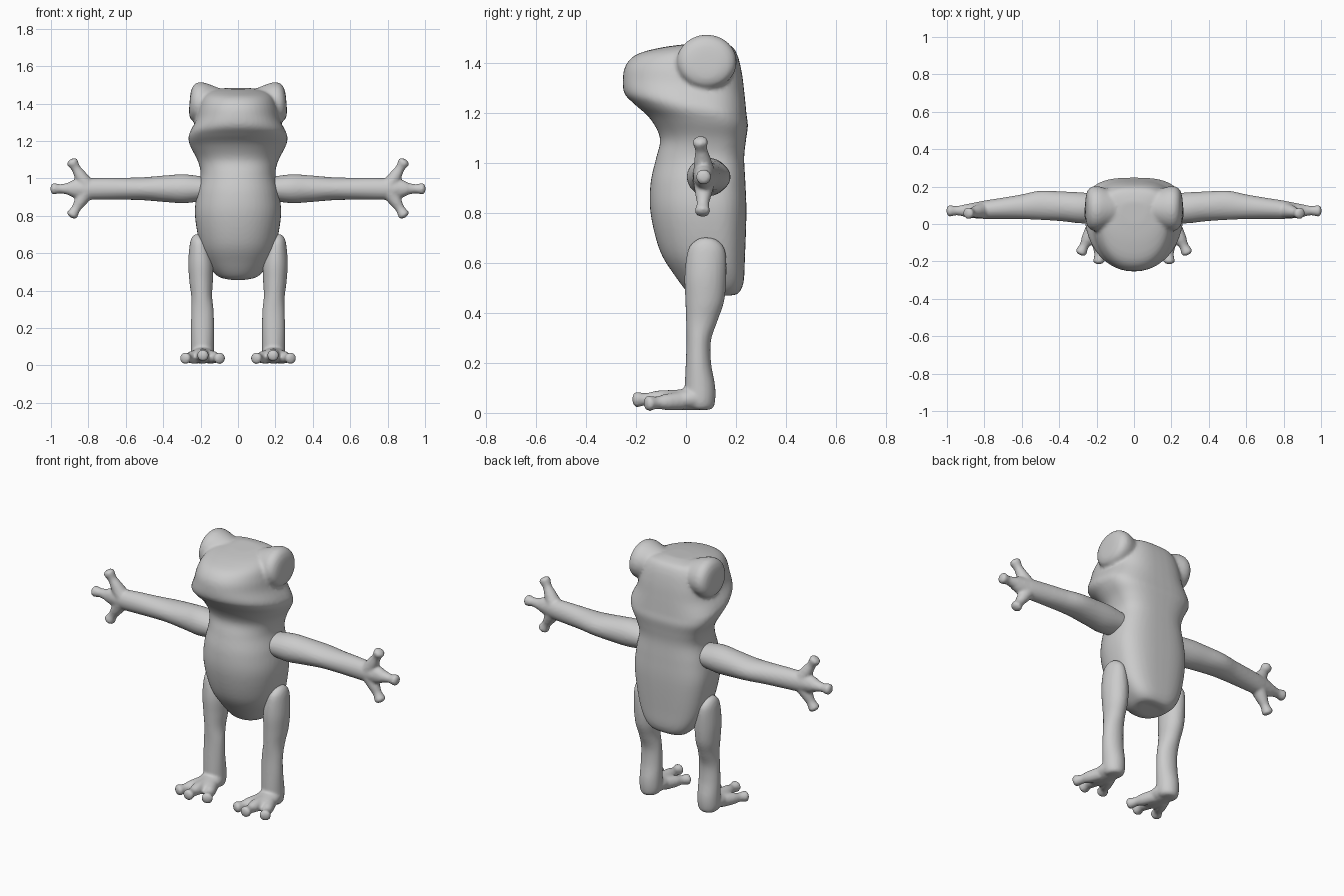
import bpy, bmesh, math
from mathutils import Vector

if "Cube" in bpy.data.objects:
    bpy.data.objects.remove(bpy.data.objects["Cube"])

grey = bpy.data.materials.new("plain_grey")
grey.diffuse_color = (0.6, 0.6, 0.6, 1)
grey.use_nodes = True
grey.node_tree.nodes["Principled BSDF"].inputs["Base Color"].default_value = grey.diffuse_color


def smooth_sections(secs, steps=5):
    """Catmull-Rom interpolation through a list of parameter tuples."""
    p = [secs[0]] + list(secs) + [secs[-1]]
    out = []
    for i in range(1, len(p) - 2):
        for s in range(steps):
            t = s / steps
            out.append([0.5 * (2 * b + (c - a) * t + (2 * a - 5 * b + 4 * c - d) * t * t
                               + (3 * b - a - 3 * c + d) * t ** 3)
                        for a, b, c, d in zip(p[i - 1], p[i], p[i + 1], p[i + 2])])
    out.append(list(secs[-1]))
    return out


def skin(bm, rings):
    """Bridge point rings into a closed tube."""
    rows = [[bm.verts.new(co) for co in r] for r in rings]
    n = len(rows[0])
    for a, b in zip(rows, rows[1:]):
        for i in range(n):
            bm.faces.new((a[i], a[(i + 1) % n], b[(i + 1) % n], b[i]))
    bm.faces.new(rows[0][::-1])
    bm.faces.new(rows[-1])


def tube(bm, secs, side, n=24):
    """Sections are (x, y, z, radius along side, radius across)."""
    axis = (Vector(secs[-1][:3]) - Vector(secs[0][:3])).normalized()
    v = axis.cross(Vector(side)).normalized()
    u = v.cross(axis)
    rings = []
    for x, y, z, ra, rb in smooth_sections(secs):
        ra, rb = max(ra, 0.003), max(rb, 0.003)
        rings.append([Vector((x, y, z)) + u * ra * math.cos(k * math.tau / n)
                      + v * rb * math.sin(k * math.tau / n) for k in range(n)])
    skin(bm, rings)


def digit(bm, base, tip, side, r0=0.045):
    """Finger or toe with a round pad at the end."""
    a, b = Vector(base), Vector(tip)
    prof = [(0, r0), (0.4, 0.033), (0.65, 0.025), (0.8, 0.028), (0.9, 0.031),
            (0.97, 0.022), (1, 0.005)]
    tube(bm, [(*a.lerp(b, t), r, r) for t, r in prof], side, 16)


def finish(name, bm, mirror, voxel=0.01, iterations=4):
    """Fuse the pieces into one smooth skin."""
    bmesh.ops.recalc_face_normals(bm, faces=bm.faces)
    me = bpy.data.meshes.new(name)
    bm.to_mesh(me)
    bm.free()
    me.materials.append(grey)
    for f in me.polygons:
        f.use_smooth = True
    ob = bpy.data.objects.new(name, me)
    bpy.context.collection.objects.link(ob)
    m = ob.modifiers.new("fuse", 'REMESH')
    m.mode = 'VOXEL'
    m.voxel_size = voxel
    m.use_smooth_shade = True
    m = ob.modifiers.new("soften", 'SMOOTH')
    m.factor = 0.5
    m.iterations = iterations
    if mirror:
        m = ob.modifiers.new("mirror", 'MIRROR')
        m.use_mirror_merge = False
    return ob


# Torso and head: (z front, z back, half width, y front, y back)
body = [(.455, .472, .06, .07, .16), (.475, .475, .105, .015, .205),
        (.55, .52, .155, -.045, .23), (.65, .62, .2, -.105, .236),
        (.8, .8, .23, -.142, .242), (.92, .92, .22, -.142, .238),
        (1.02, 1.02, .2, -.12, .233), (1.1, 1.09, .215, -.104, .24),
        (1.18, 1.15, .25, -.145, .248), (1.235, 1.19, .265, -.205, .243),
        (1.28, 1.22, .258, -.247, .24), (1.34, 1.28, .228, -.253, .234),
        (1.395, 1.36, .212, -.24, .224), (1.437, 1.43, .19, -.195, .207),
        (1.463, 1.47, .15, -.1, .18), (1.477, 1.485, .07, 0, .12)]
bm = bmesh.new()
rings = []
for zf, zb, w, yf, yb in smooth_sections(body):
    yc = yf + 0.6 * (yb - yf)
    ring = []
    for k in range(48):
        c, s = math.cos(k * math.tau / 48), math.sin(k * math.tau / 48)
        e = 0.7 if s > 0 else 0.92          # squarer back, rounder front
        x = w * math.copysign(abs(c) ** e, c)
        y = yc + (yb - yc if s > 0 else yc - yf) * math.copysign(abs(s) ** e, s)
        ring.append((x, y, zf + (zb - zf) * (y - yf) / (yb - yf)))
    rings.append(ring)
skin(bm, rings)

# Bulging eyes on both sides of the head
for sx in (-1, 1):
    tube(bm, [(sx * x, .083, z, r, r * 1.1) for x, z, r in
              ((.05, 1.39, .07), (.13, 1.4, .092), (.19, 1.405, .108), (.225, 1.407, .106),
               (.247, 1.407, .088), (.257, 1.407, .055), (.259, 1.407, .005))], (0, 0, 1), 32)
finish("body", bm, False)

# Arm with a three-fingered hand
bm = bmesh.new()
tube(bm, [(.16, .083, .945, .06, .075), (.28, .086, .945, .077, .083),
          (.38, .094, .945, .072, .08), (.5, .1, .945, .062, .078),
          (.6, .092, .945, .059, .066), (.7, .084, .945, .059, .057),
          (.8, .076, .944, .057, .049), (.86, .072, .945, .052, .04),
          (.91, .07, .945, .032, .031), (.92, .07, .945, .01, .01)], (0, 0, 1))
digit(bm, (.84, .073, .945), (1.003, .07, .945), (0, 1, 0))
for s, y in ((1, .055), (-1, .065)):
    digit(bm, (.81, .073, .945 + s * .015), (.895, y, .947 + s * .155), (0, 1, 0))
finish("arm", bm, True, 0.008, 3)

# Leg, foot and toes
bm = bmesh.new()
tube(bm, [(.215, .085, .702, .01, .015), (.214, .085, .69, .03, .045),
          (.208, .083, .65, .05, .075), (.2, .078, .55, .066, .084),
          (.197, .075, .45, .063, .078), (.194, .063, .37, .056, .063),
          (.19, .051, .29, .06, .049), (.19, .05, .2, .062, .051),
          (.19, .056, .11, .062, .061), (.19, .056, .05, .06, .061),
          (.19, .056, .02, .048, .05), (.19, .056, .012, .02, .02)], (1, 0, 0))
tube(bm, [(.19, .1, .052, .04, .03), (.19, .05, .058, .06, .047),
          (.19, -.02, .053, .066, .042), (.19, -.08, .052, .055, .034),
          (.19, -.12, .05, .03, .022)], (1, 0, 0))
digit(bm, (.19, -.05, .058), (.187, -.215, .053), (1, 0, 0), 0.035)
for s in (-1, 1):
    digit(bm, (.19 + s * .03, -.02, .048), (.19 + s * .1, -.165, .037), (0, 0, 1), 0.038)
finish("leg", bm, True, 0.008, 3)
